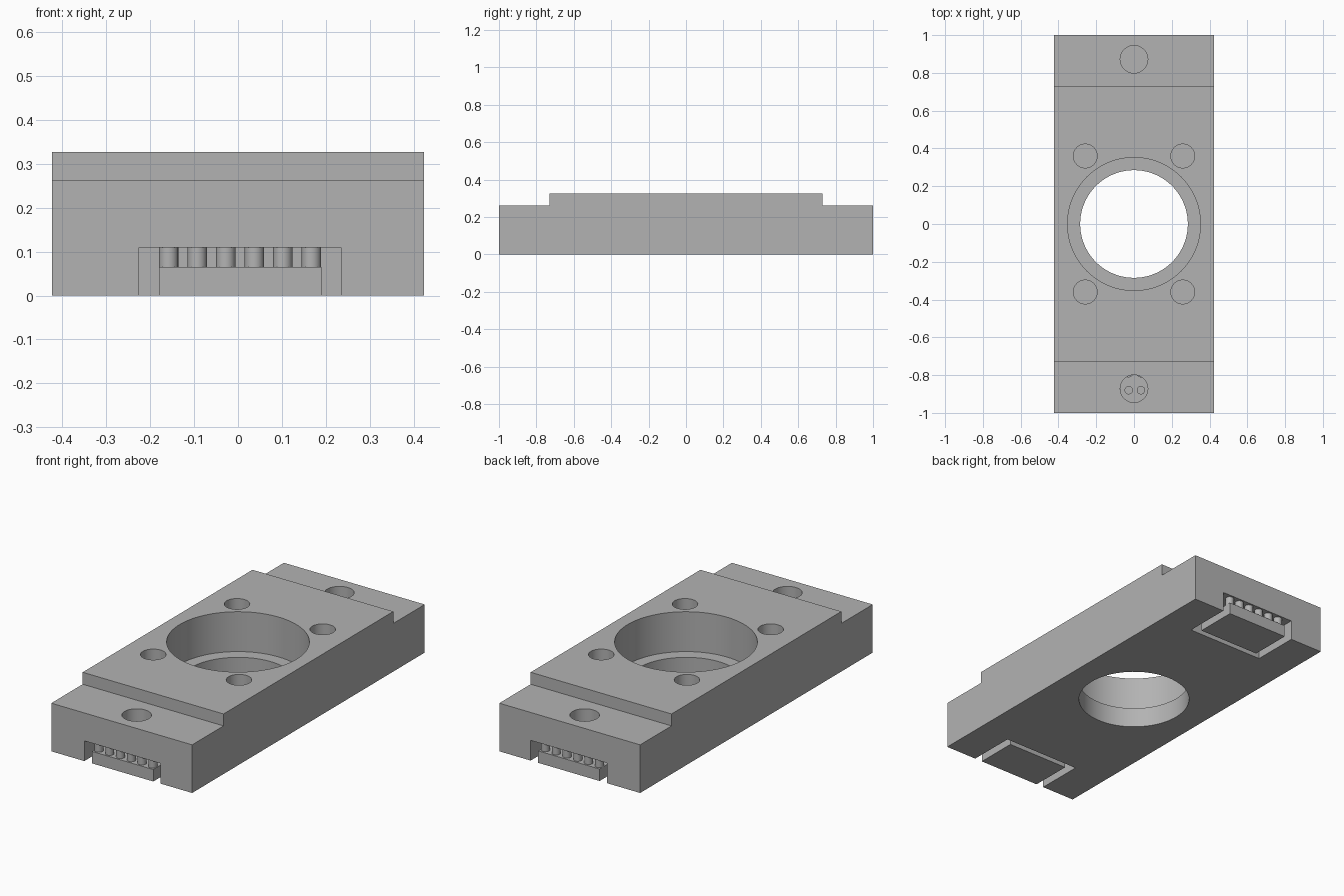
import bpy
import bmesh
from mathutils import Matrix

cube = bpy.data.objects.get("Cube")
if cube:
    bpy.data.objects.remove(cube, do_unlink=True)

grey = bpy.data.materials.new("plain grey")
grey.use_nodes = True
grey.diffuse_color = (0.45, 0.45, 0.45, 1)
grey.node_tree.nodes["Principled BSDF"].inputs["Base Color"].default_value = (0.45, 0.45, 0.45, 1)


def finish(name, bm):
    bmesh.ops.recalc_face_normals(bm, faces=bm.faces)
    mesh = bpy.data.meshes.new(name)
    bm.to_mesh(mesh)
    bm.free()
    mesh.materials.append(grey)
    obj = bpy.data.objects.new(name, mesh)
    bpy.context.collection.objects.link(obj)
    return obj


def box(name, low, high):
    bm = bmesh.new()
    size = [b - a for a, b in zip(low, high)]
    mid = [(a + b) / 2 for a, b in zip(low, high)]
    bmesh.ops.create_cube(bm, size=1, matrix=Matrix.Translation(mid) @ Matrix.Diagonal((*size, 1)))
    return finish(name, bm)


def add_cylinder(bm, x, y, radius, low, high, sides):
    bmesh.ops.create_cone(bm, cap_ends=True, segments=sides, radius1=radius, radius2=radius,
                          depth=high - low, matrix=Matrix.Translation((x, y, (low + high) / 2)))


def cylinder(name, x, y, radius, low, high, sides=48):
    bm = bmesh.new()
    add_cylinder(bm, x, y, radius, low, high, sides)
    return finish(name, bm)


def smooth(obj):
    bpy.ops.object.select_all(action="DESELECT")
    obj.select_set(True)
    bpy.context.view_layer.objects.active = obj
    bpy.ops.object.shade_smooth_by_angle()


HALF_WIDTH, SHOULDER, STEP_Y, TOP = 0.424, 0.262, 0.73, 0.327
CEILING = 0.11  # roof of the end recesses and floor of the counterbore
DECK = 0.065    # top of the end plates

# Stepped block: side profile extruded across the width
bm = bmesh.new()
profile = [(-1, 0), (1, 0), (1, SHOULDER), (STEP_Y, SHOULDER), (STEP_Y, TOP),
           (-STEP_Y, TOP), (-STEP_Y, SHOULDER), (-1, SHOULDER)]
side = bm.faces.new([bm.verts.new((-HALF_WIDTH, y, z)) for y, z in profile])
extruded = bmesh.ops.extrude_face_region(bm, geom=[side])["geom"]
bmesh.ops.translate(bm, vec=(2 * HALF_WIDTH, 0, 0),
                    verts=[v for v in extruded if isinstance(v, bmesh.types.BMVert)])
block = finish("stepped_block", bm)

# Cutters: centre bore with counterbore, bolt holes, end holes and end recesses
cutters = [cylinder("bore_cutter", 0, 0, 0.285, -0.1, 0.2, 96),
           cylinder("counterbore_cutter", 0, 0, 0.352, CEILING, 0.5, 96)]
for sx in (-1, 1):
    for sy in (-1, 1):
        cutters.append(cylinder("bolt_hole_cutter", sx * 0.258, sy * 0.36, 0.063, CEILING, 0.5))
for sy, floor in ((-1, 0.09), (1, 0.13)):
    ends = sorted((sy * 0.74, sy * 1.1))
    cutters.append(box("recess_cutter", (-0.225, ends[0], -0.1), (0.235, ends[1], CEILING)))
    cutters.append(cylinder("end_hole_cutter", 0, sy * 0.872, 0.073, floor, 0.5))

bpy.context.view_layer.objects.active = block
for cutter in cutters:
    cutter.hide_render = True
    mod = block.modifiers.new("cut", "BOOLEAN")
    mod.operation = "DIFFERENCE"
    mod.solver = "EXACT"
    mod.object = cutter
    bpy.ops.object.modifier_apply(modifier=mod.name)
for cutter in cutters:
    bpy.data.objects.remove(cutter, do_unlink=True)
smooth(block)

# End plates carried on rows of small pins
for label, sy in (("front", -1), ("back", 1)):
    ends = sorted((sy * 0.77, sy))
    box(label + "_plate", (-0.18, ends[0], 0), (0.19, ends[1], DECK))
    bm = bmesh.new()
    for row in range(3):
        for column in range(6):
            add_cylinder(bm, -0.158 + column * 0.065, sy * (0.97 - row * 0.09),
                         0.022, DECK, CEILING, 24)
    smooth(finish(label + "_pins", bm))
